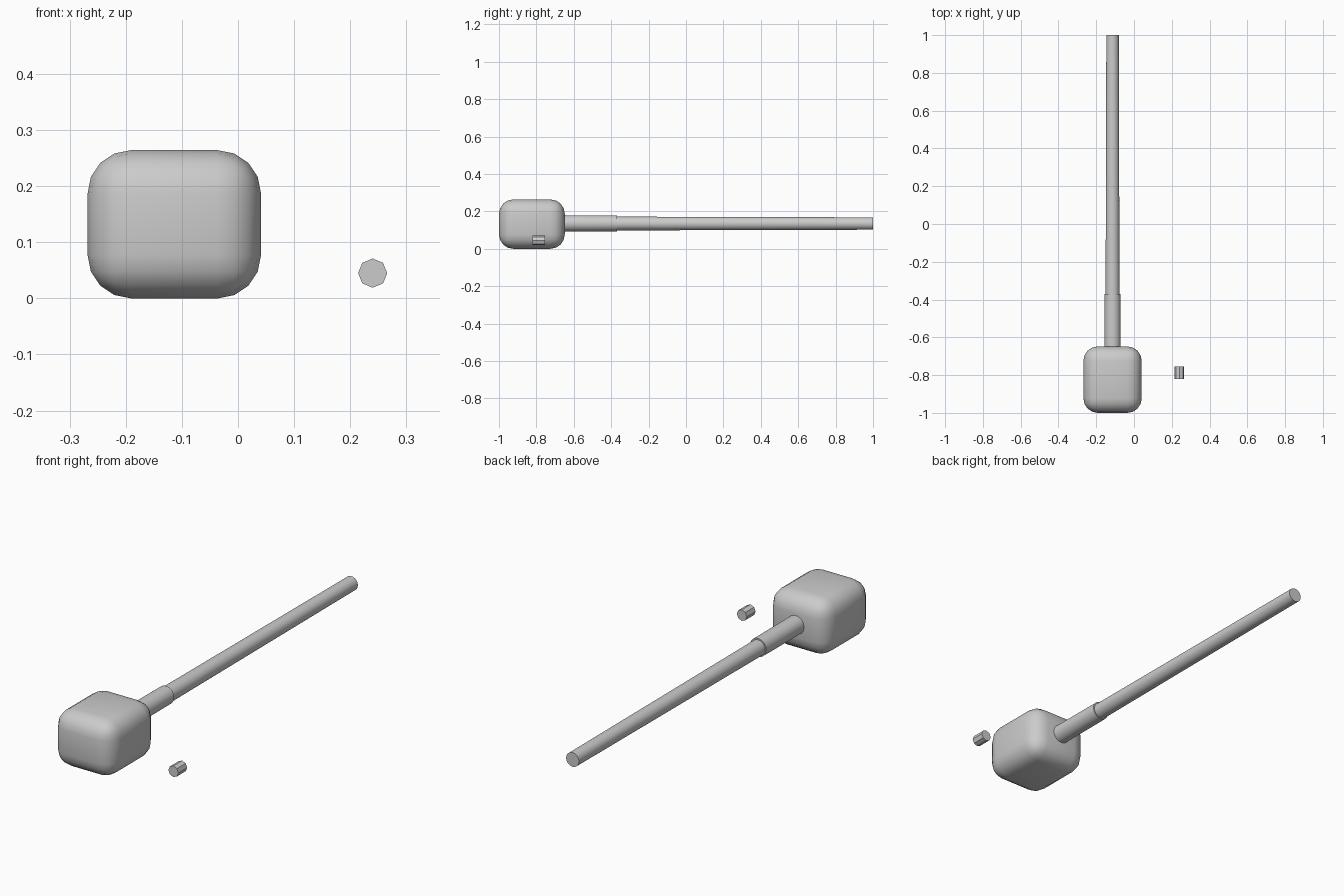
import bpy, math

if "Cube" in bpy.data.objects:
    bpy.data.objects.remove(bpy.data.objects["Cube"])

grey = bpy.data.materials.new("light_grey")
grey.diffuse_color = (0.6, 0.6, 0.6, 1)
grey.use_nodes = True
grey.node_tree.nodes["Principled BSDF"].inputs["Base Color"].default_value = grey.diffuse_color

CX, CZ = -0.1135, 0.135   # hammer axis


def smooth(ob, angle):
    bpy.context.view_layer.objects.active = ob
    bpy.ops.object.select_all(action='DESELECT')
    ob.select_set(True)
    bpy.ops.object.shade_smooth_by_angle(angle=math.radians(angle))


def rod(name, x, z, y0, y1, r0, r1, sides):
    """Tapered rod along y, radius r0 at y0 and r1 at y1."""
    bpy.ops.mesh.primitive_cone_add(vertices=sides, radius1=r1, radius2=r0, depth=y1 - y0,
                                    location=(x, (y0 + y1) / 2, z),
                                    rotation=(math.pi / 2, 0, 0))
    ob = bpy.context.object
    ob.name = name
    ob.data.materials.append(grey)
    return ob


# Mallet head: rounded block
bpy.ops.mesh.primitive_cube_add(size=1, location=(CX, -0.824, 0.132))
head = bpy.context.object
head.name = "mallet_head"
head.scale = (0.309, 0.352, 0.264)
bpy.ops.object.transform_apply(location=False, rotation=False, scale=True)
head.data.materials.append(grey)
bev = head.modifiers.new("rounding", 'BEVEL')
bev.width = 0.077
bev.segments = 4
bpy.ops.object.modifier_apply(modifier=bev.name)
smooth(head, 40)

# Collar and long tapered handle
smooth(rod("handle_collar", CX, CZ + 0.001, -0.72, -0.37, 0.0435, 0.0425, 32), 40)
smooth(rod("handle", CX, CZ, -0.70, 1.0, 0.0378, 0.033, 32), 40)

# Loose eight-sided peg beside the head
rod("peg", 0.24, 0.045, -0.82, -0.755, 0.026, 0.026, 8)
